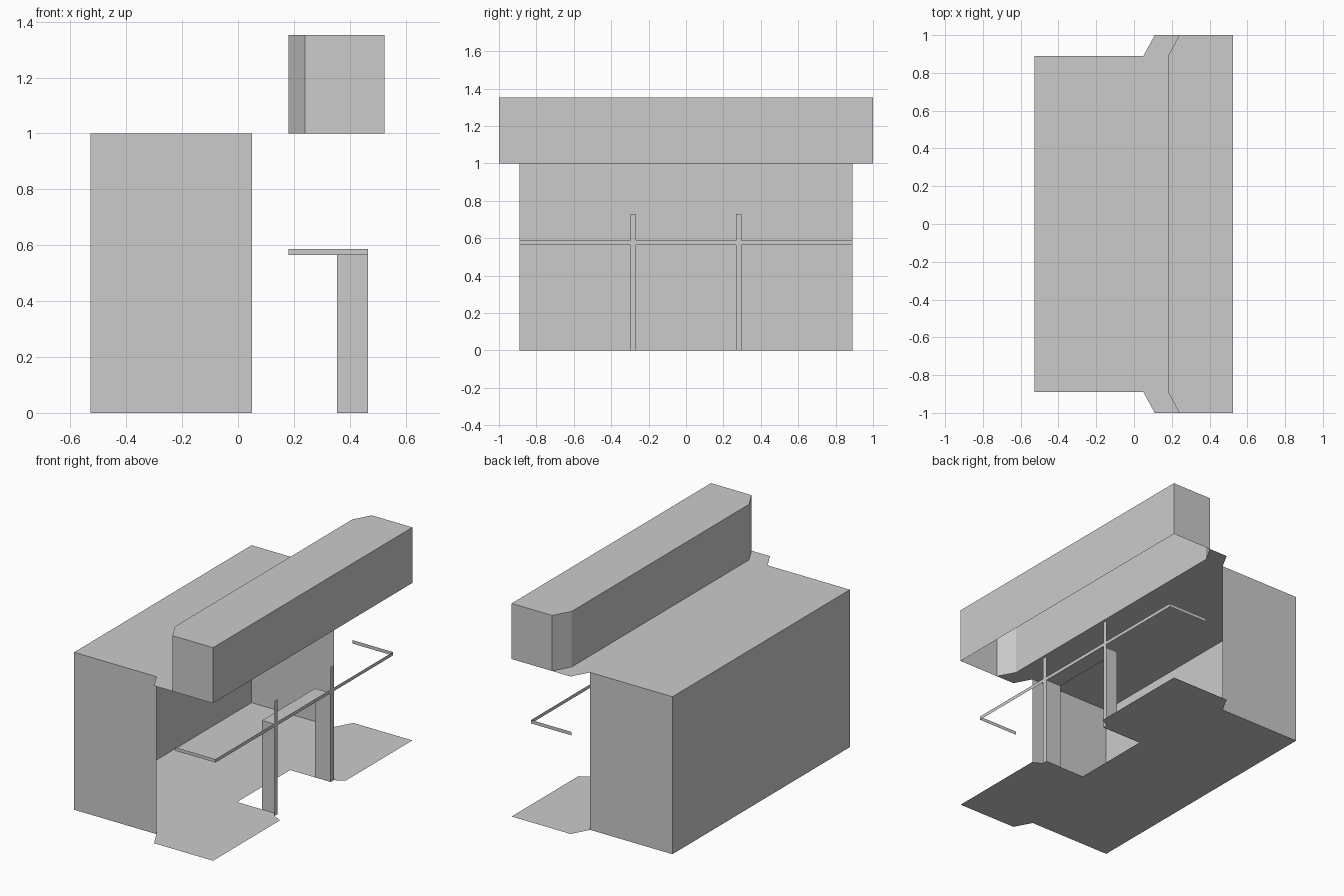
import bpy, bmesh

if "Cube" in bpy.data.objects:
    bpy.data.objects.remove(bpy.data.objects["Cube"])


def sheet_object(name, polys):
    """Mesh of thin flat sheets, welded where their corners meet."""
    bm = bmesh.new()
    for poly in polys:
        bm.faces.new([bm.verts.new(p) for p in poly])
    bmesh.ops.remove_doubles(bm, verts=bm.verts, dist=1e-4)
    me = bpy.data.meshes.new(name)
    bm.to_mesh(me)
    bm.free()
    ob = bpy.data.objects.new(name, me)
    bpy.context.collection.objects.link(ob)
    return ob


def mirrored(half):
    """Close a half outline (y < 0) with its reflection across y = 0."""
    return half + [(x, -y) for x, y in reversed(half)]


def flat(outline, z):
    return [(x, y, z) for x, y in outline]


def wall(a, b, z0, z1):
    return [(*a, z0), (*b, z0), (*b, z1), (*a, z1)]


BACK, MOUTH, LIP, FRONT = -0.528, 0.05, 0.18, 0.525
SIDE, WIDE = 0.89, 1.0
RAIL_X, POST_IN, POST_OUT = 0.465, 0.266, 0.297
RAIL_LO, RAIL_HI, POST_TOP = 0.565, 0.587, 0.73

# Floor with flared front and a central notch
sheet_object("floor", [flat(mirrored([
    (BACK, -SIDE), (MOUTH, -SIDE), (0.11, -WIDE), (FRONT, -WIDE), (FRONT, -0.33),
    (RAIL_X, -POST_OUT), (RAIL_X, -POST_IN), (LIP, -POST_IN)]), 0)])

# Main room walls, open toward +x
room = [(MOUTH, -SIDE), (BACK, -SIDE), (BACK, SIDE), (MOUTH, SIDE)]
sheet_object("room_walls", [wall(a, b, 0, 1) for a, b in zip(room, room[1:])])

# Ceiling reaching to the canopy's rear edge
sheet_object("ceiling", [flat(mirrored([
    (BACK, -SIDE), (MOUTH, -SIDE), (0.11, -WIDE), (0.24, -WIDE), (LIP, -SIDE)]), 1)])

# Raised canopy, open underneath
ring = mirrored([(LIP, -SIDE), (0.24, -WIDE), (FRONT, -WIDE)])
sheet_object("canopy", [wall(a, b, 1, 1.353) for a, b in zip(ring, ring[1:] + ring[:1])]
             + [flat(ring, 1.353)])

# Rail: front strips between the posts and a return at each end
stops = [-SIDE, -POST_OUT, -POST_IN, POST_IN, POST_OUT, SIDE]
rail = [wall((RAIL_X, a), (RAIL_X, b), RAIL_LO, RAIL_HI) for a, b in zip(stops, stops[1:])]
rail += [wall((LIP, s * SIDE), (RAIL_X, s * SIDE), RAIL_LO, RAIL_HI) for s in (-1, 1)]

# Posts crossing the rail
for s in (-1, 1):
    a, b = (RAIL_X, s * POST_IN), (RAIL_X, s * POST_OUT)
    rail += [wall(a, b, 0, RAIL_LO), wall(a, b, RAIL_HI, POST_TOP)]
sheet_object("rail_and_posts", rail)

# Central bench: two side panels and a top
bench = [wall((0.355, s * POST_IN), (RAIL_X, s * POST_IN), 0, RAIL_LO) for s in (-1, 1)]
bench.append(flat(mirrored([(0.355, -POST_IN), (RAIL_X, -POST_IN)]), RAIL_LO))
sheet_object("bench", bench)
